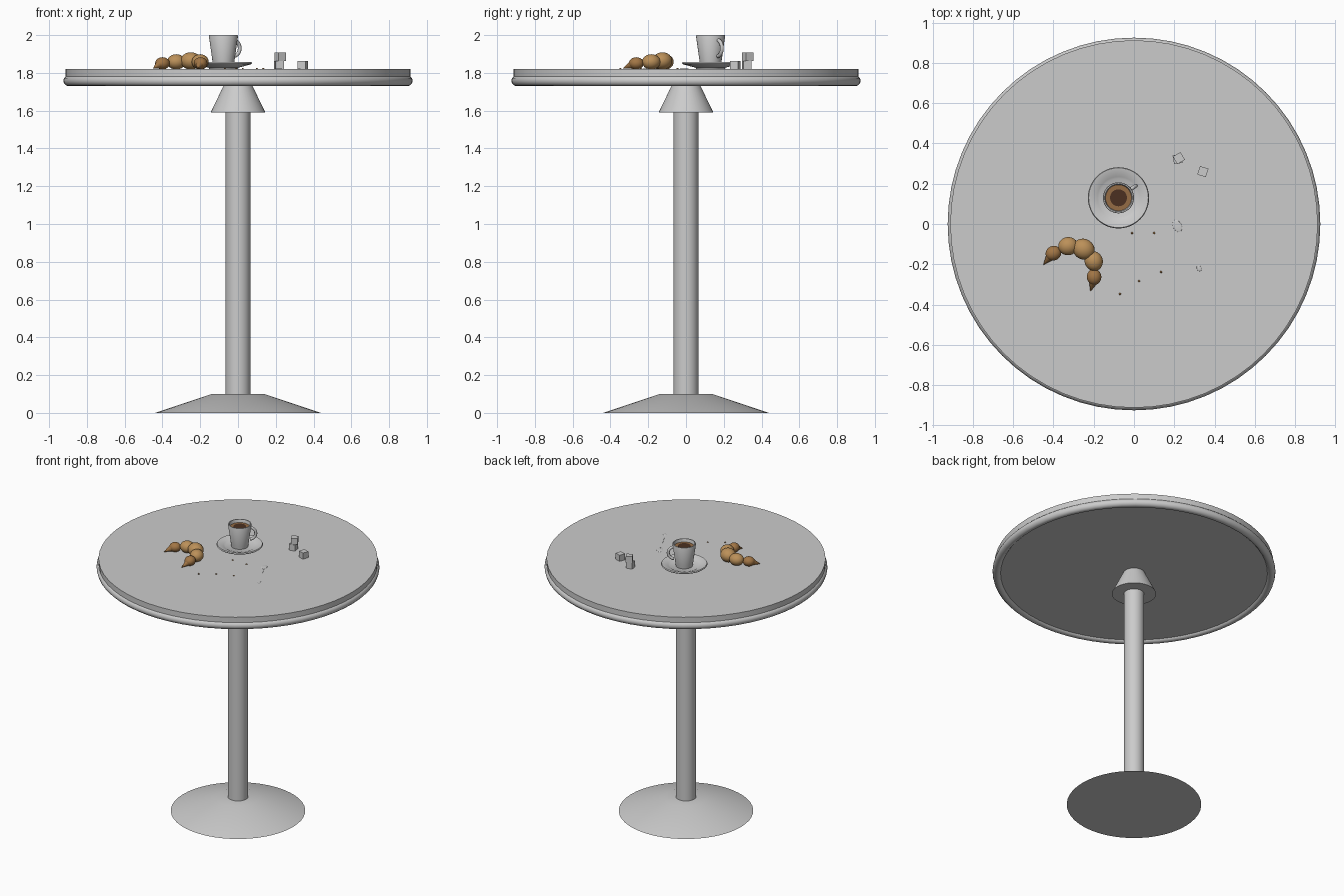
import bpy, math
from mathutils import Vector

if "Cube" in bpy.data.objects:
    bpy.data.objects.remove(bpy.data.objects["Cube"])

TOP = 1.82            # table surface height
CUP = (-0.077, 0.13)  # cup centre


def material(name, rgb):
    m = bpy.data.materials.new(name)
    m.diffuse_color = (*rgb, 1)
    m.use_nodes = True
    m.node_tree.nodes["Principled BSDF"].inputs["Base Color"].default_value = m.diffuse_color
    return m


def finish(name, mat=None, angle=35):
    ob = bpy.context.object
    ob.name = name
    if mat:
        ob.data.materials.append(mat)
    bpy.ops.object.shade_smooth_by_angle(angle=math.radians(angle))
    return ob


def cone(name, r1, r2, z1, z2, xy=(0, 0), n=48, mat=None):
    bpy.ops.mesh.primitive_cone_add(vertices=n, radius1=r1, radius2=r2, depth=z2 - z1,
                                    location=(*xy, (z1 + z2) / 2))
    return finish(name, mat)


def ball(name, loc, scale, turn=0, mat=None, n=24):
    bpy.ops.mesh.primitive_uv_sphere_add(segments=n, ring_count=n // 2, radius=1,
                                         location=loc, rotation=(0, 0, turn))
    bpy.context.object.scale = scale
    return finish(name, mat, 60)


def spike(name, a, b, r1, r2, mat=None, n=16):
    # tapered rod from a to b
    a, b = Vector(a), Vector(b)
    bpy.ops.mesh.primitive_cone_add(vertices=n, radius1=r1, radius2=r2, depth=(b - a).length,
                                    location=(a + b) / 2)
    bpy.context.object.rotation_euler = (b - a).to_track_quat('Z', 'Y').to_euler()
    return finish(name, mat, 60)


def lathe(name, profile, xy, n=48):
    # closed surface of revolution from (radius, z) points, ends on the axis
    verts, faces = [], []
    for r, z in profile:
        for i in range(n):
            t = 2 * math.pi * i / n
            verts.append((r * math.cos(t), r * math.sin(t), z))
    for k in range(len(profile) - 1):
        for i in range(n):
            j = (i + 1) % n
            faces.append((k * n + i, k * n + j, (k + 1) * n + j, (k + 1) * n + i))
    faces.append(tuple(reversed(range(n))))
    faces.append(tuple(range((len(profile) - 1) * n, len(profile) * n)))
    me = bpy.data.meshes.new(name)
    me.from_pydata(verts, [], faces)
    ob = bpy.data.objects.new(name, me)
    ob.location = (*xy, 0)
    bpy.context.collection.objects.link(ob)
    bpy.context.view_layer.objects.active = ob
    bpy.ops.object.select_all(action='DESELECT')
    ob.select_set(True)
    return finish(name)


crust = material("crust", (0.50, 0.28, 0.10))
dark_crust = material("dark_crust", (0.36, 0.18, 0.06))
crema = material("crema", (0.30, 0.15, 0.06))
coffee = material("coffee", (0.07, 0.03, 0.015))

# Table
cone("table_base", 0.44, 0.14, 0, 0.1)
cone("table_post", 0.066, 0.066, 0.08, 1.7, n=32)
cone("table_collar", 0.145, 0.07, 1.59, 1.745)
cone("table_top", 0.912, 0.912, 1.745, TOP, n=64)
bpy.ops.mesh.primitive_torus_add(major_radius=0.897, minor_radius=0.028, major_segments=64,
                                 minor_segments=12, location=(0, 0, 1.758))
finish("table_rim")

# Saucer, cup and coffee
lathe("saucer", [(0.075, TOP), (0.08, 1.828), (0.146, 1.845), (0.152, 1.851), (0.148, 1.858),
                 (0.14, 1.857), (0.105, 1.846), (0.095, 1.84)], CUP)
lathe("cup", [(0.055, 1.838), (0.058, 1.86), (0.077, 1.995), (0.075, 2.0), (0.069, 2.0),
              (0.066, 1.99), (0.052, 1.87)], CUP)
cone("coffee_crema", 0.065, 0.066, 1.97, 1.978, CUP, mat=crema)
cone("coffee_centre", 0.042, 0.042, 1.972, 1.981, CUP, mat=coffee)
ang = math.radians(35)
bpy.ops.mesh.primitive_torus_add(
    major_radius=0.043, minor_radius=0.01, major_segments=32, minor_segments=10,
    location=(CUP[0] + 0.062 * math.cos(ang), CUP[1] + 0.062 * math.sin(ang), 1.931),
    rotation=(math.pi / 2, 0, ang))
handle = bpy.context.object
# keep only the part of the ring outside the cup wall
bev = handle.data
import bmesh
bm = bmesh.new()
bm.from_mesh(bev)
bmesh.ops.bisect_plane(bm, geom=bm.verts[:] + bm.edges[:] + bm.faces[:], plane_co=(0.006, 0, 0),
                       plane_no=(-1, 0, 0), clear_outer=True)
bm.to_mesh(bev)
bm.free()
finish("cup_handle", None, 60)

# Sugar cubes
S = 0.044
for i, (x, y, level, deg) in enumerate([(0.217, 0.322, 0, 10), (0.223, 0.327, 1, 30),
                                        (0.342, 0.26, 0, -18)]):
    bpy.ops.mesh.primitive_cube_add(size=S, location=(x, y, TOP + S * (level + 0.5)),
                                    rotation=(0, 0, math.radians(deg)))
    bpy.context.object.name = f"sugar_cube_{i + 1}"

# Croissant: overlapping ellipsoids along an arc, pointed ends
rolls = [(-0.40, -0.145, 0.036), (-0.327, -0.11, 0.045), (-0.25, -0.125, 0.051),
         (-0.2, -0.184, 0.045), (-0.198, -0.263, 0.036)]
for i, (x, y, r) in enumerate(rolls):
    p, q = rolls[max(i - 1, 0)], rolls[min(i + 1, 4)]
    turn = math.atan2(q[1] - p[1], q[0] - p[0])
    ball(f"croissant_roll_{i + 1}", (x, y, TOP + r * 0.85), (r * 1.1, r, r * 0.9), turn,
         dark_crust if i in (0, 4) else crust)
spike("croissant_tip_left", (-0.413, -0.158, 1.846), (-0.449, -0.202, 1.824), 0.025, 0.001, dark_crust)
spike("croissant_tip_right", (-0.2, -0.28, 1.846), (-0.216, -0.333, 1.824), 0.025, 0.001, dark_crust)

# Spoon lying almost flush with the table
turn = math.atan2(-0.21, 0.108)
ball("spoon_bowl", (0.215, -0.01, TOP), (0.032, 0.021, 0.003), turn)
bpy.ops.mesh.primitive_cube_add(size=1, location=(0.275, -0.126, TOP), rotation=(0, 0, turn))
bpy.context.object.scale = (0.2, 0.008, 0.003)
bpy.context.object.name = "spoon_handle"
ball("spoon_end", (0.323, -0.22, TOP), (0.016, 0.011, 0.003), turn, n=16)

# Crumbs
for i, (x, y) in enumerate([(-0.01, -0.045), (0.10, -0.045), (0.025, -0.283),
                            (0.134, -0.238), (-0.07, -0.347)]):
    ball(f"crumb_{i + 1}", (x, y, TOP + 0.002), (0.006, 0.005, 0.004), i, dark_crust, 8)
